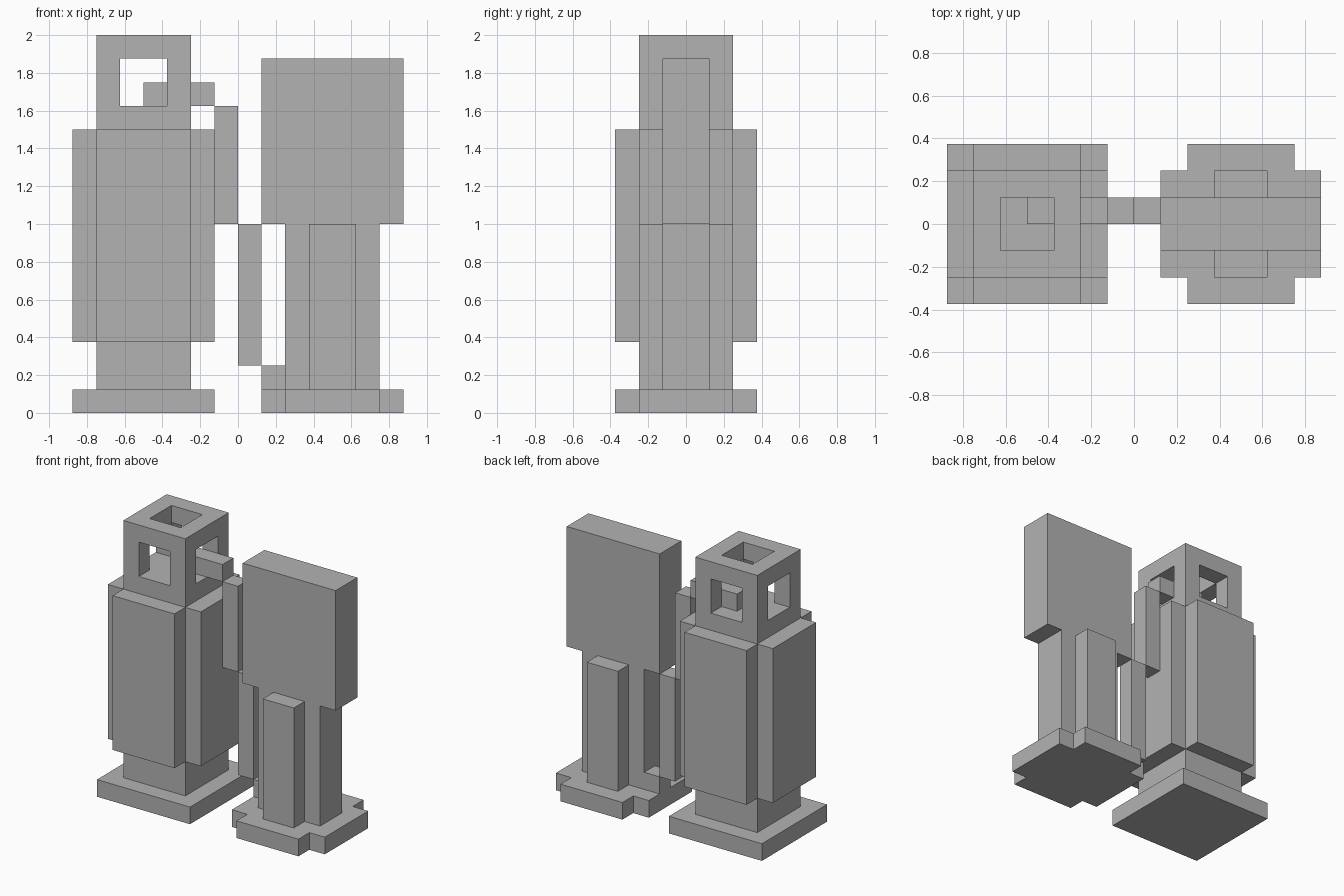
import bpy
import bmesh

default_cube = bpy.data.objects.get("Cube")
if default_cube:
    bpy.data.objects.remove(default_cube, do_unlink=True)

U = 0.125  # all sizes below are in steps of this grid

grey = bpy.data.materials.new("plain_grey")
grey.use_nodes = True
grey.diffuse_color = (0.45, 0.45, 0.45, 1)
grey.node_tree.nodes["Principled BSDF"].inputs["Base Color"].default_value = grey.diffuse_color


def prism(name, outline, z0, z1):
    """Extrude a flat outline, given in grid steps, from z0 to z1."""
    bm = bmesh.new()
    face = bm.faces.new([bm.verts.new((x * U, y * U, z0 * U)) for x, y in outline])
    top = bmesh.ops.extrude_face_region(bm, geom=[face])["geom"]
    verts = [v for v in top if isinstance(v, bmesh.types.BMVert)]
    bmesh.ops.translate(bm, verts=verts, vec=(0, 0, (z1 - z0) * U))
    bmesh.ops.recalc_face_normals(bm, faces=bm.faces)
    mesh = bpy.data.meshes.new(name)
    bm.to_mesh(mesh)
    bm.free()
    mesh.materials.append(grey)
    obj = bpy.data.objects.new(name, mesh)
    bpy.context.collection.objects.link(obj)
    return obj


def box(name, x0, x1, y0, y1, z0, z1):
    return prism(name, [(x0, y0), (x1, y0), (x1, y1), (x0, y1)], z0, z1)


def plus(name, cx, inner, wide, z0, z1):
    """Square with its corners notched; inner holds the half sizes at the notch."""
    ix, iy = inner
    corner = [(wide, iy), (ix, iy), (ix, wide)]
    outline = []
    for sx, sy, step in ((1, 1, 1), (-1, 1, -1), (-1, -1, 1), (1, -1, -1)):
        outline += [(cx + sx * x, sy * y) for x, y in corner[::step]]
    return prism(name, outline, z0, z1)


# Tower: base, column with its open lantern, and side panels
T = -4
box("tower_base", T - 3, T + 3, -3, 3, 0, 1)
column = box("tower_column", T - 2, T + 2, -2, 2, 1, 16)
plus("tower_panels", T, (2, 2), 3, 3, 12)

# Lantern openings through the sides, front to back, and roof
cutters = [
    box("cutter_sides", T - 3, T + 3, -1, 1, 13, 15),
    box("cutter_front", T - 1, T + 1, -3, 3, 13, 15),
    box("cutter_roof", T - 1, T + 1, -1, 1, 13, 17),
]
for cutter in cutters:
    cutter.hide_render = True
    cut = column.modifiers.new(cutter.name, "BOOLEAN")
    cut.operation = "DIFFERENCE"
    cut.solver = "EXACT"
    cut.object = cutter
bpy.context.view_layer.objects.active = column
for cutter in cutters:
    bpy.ops.object.modifier_apply(modifier=cutter.name)
    bpy.data.objects.remove(cutter, do_unlink=True)

# Sign: notched base, stem with front and back ribs, and upright board
S = 4
plus("sign_base", S, (2, 2), 3, 0, 1)
box("sign_stem", S - 2, S + 2, -1, 1, 1, 8)
box("front_rib", S - 1, S + 1, -2, -1, 1, 8)
box("back_rib", S - 1, S + 1, 1, 2, 1, 8)
box("sign_board", S - 3, S + 3, -1, 1, 8, 15)

# Stepped cable hanging from the lantern down to the sign base
box("cable_top", -4, -1, 0, 1, 13, 14)
box("cable_upper_drop", -1, 0, 0, 1, 8, 13)
box("cable_lower_drop", 0, 1, 0, 1, 2, 8)
box("cable_end", 1, 2, 0, 1, 1, 2)
